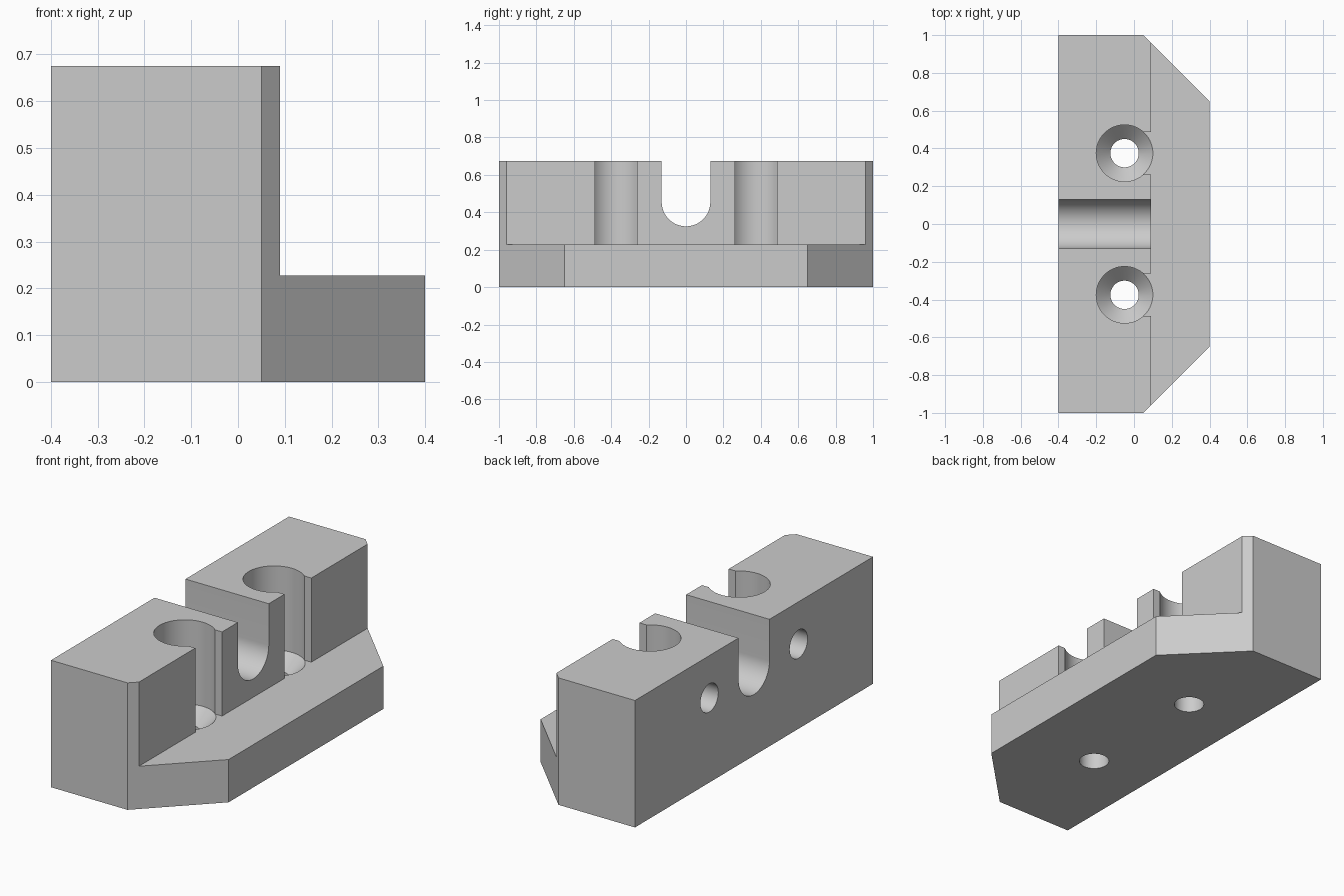
import bpy, bmesh, math
from mathutils import Matrix, Vector

if "Cube" in bpy.data.objects:
    bpy.data.objects.remove(bpy.data.objects["Cube"], do_unlink=True)

HEIGHT, STEP_Z, STEP_X = 0.675, 0.2275, 0.09
BORE_X, BORE_Y, BORE_R, HOLE_R = -0.05, 0.375, 0.15, 0.075
NOTCH = 0.1125

grey = bpy.data.materials.new("plain grey")
grey.use_nodes = True
colour = (0.6, 0.6, 0.6, 1)
grey.diffuse_color = colour
grey.node_tree.nodes["Principled BSDF"].inputs["Base Color"].default_value = colour


def finish(name, bm):
    bmesh.ops.recalc_face_normals(bm, faces=bm.faces)
    mesh = bpy.data.meshes.new(name)
    bm.to_mesh(mesh)
    bm.free()
    mesh.materials.append(grey)
    obj = bpy.data.objects.new(name, mesh)
    bpy.context.collection.objects.link(obj)
    return obj


def prism(name, outline, direction):
    """Extrude a closed outline along a direction."""
    bm = bmesh.new()
    face = bm.faces.new([bm.verts.new(p) for p in outline])
    out = bmesh.ops.extrude_face_region(bm, geom=[face], use_keep_orig=True)
    verts = [g for g in out["geom"] if isinstance(g, bmesh.types.BMVert)]
    bmesh.ops.translate(bm, verts=verts, vec=Vector(direction))
    return finish(name, bm)


def lathe(name, profile, x, y, segments=64):
    """Revolve (radius, height) points about a vertical axis."""
    bm = bmesh.new()
    rings = []
    for r, z in profile:
        angles = [math.tau * i / segments for i in range(segments)]
        rings.append([bm.verts.new((x + r * math.cos(a), y + r * math.sin(a), z)) for a in angles])
    for low, high in zip(rings, rings[1:]):
        for i in range(segments):
            j = (i + 1) % segments
            bm.faces.new((low[i], low[j], high[j], high[i]))
    bm.faces.new(rings[0])
    bm.faces.new(rings[-1])
    return finish(name, bm)


# Chamfered block in plan
block = prism("mounting_block", [(-0.4, -1, 0), (0.05, -1, 0), (0.4, -0.65, 0),
                                 (0.4, 0.65, 0), (0.05, 1, 0), (-0.4, 1, 0)], (0, 0, HEIGHT))
cutters = []

# Step cutter, with a tooth opening each screw bore to the front
plan = [(STEP_X, -1.2)]
for s in (-1, 1):
    a, b = s * BORE_Y - NOTCH, s * BORE_Y + NOTCH
    plan += [(STEP_X, a), (BORE_X, a), (BORE_X, b), (STEP_X, b)]
plan += [(STEP_X, 1.2), (0.6, 1.2), (0.6, -1.2)]
cutters.append(prism("step_cutter", [(x, y, STEP_Z) for x, y in plan], (0, 0, 1)))

# Round-bottomed cross channel
radius, centre_z = 0.13, 0.455
arc = [(-0.6, radius * math.cos(a), centre_z - radius * math.sin(a))
       for a in (math.pi * i / 32 for i in range(33))]
channel = arc + [(-0.6, -radius, 1), (-0.6, radius, 1)]
cutters.append(prism("channel_cutter", channel, (1.0, 0, 0)))

for s, side in ((-1, "front"), (1, "rear")):
    # Countersunk screw bore
    cutters.append(lathe(side + "_bore_cutter", [
        (HOLE_R, -0.1), (HOLE_R, STEP_Z - (BORE_R - HOLE_R)),
        (BORE_R, STEP_Z), (BORE_R, 1)], BORE_X, s * BORE_Y))
    # Blind hole in the tall flat face
    bm = bmesh.new()
    bmesh.ops.create_cone(bm, cap_ends=True, segments=48, radius1=HOLE_R, radius2=HOLE_R, depth=0.35,
                          matrix=Matrix.Translation((-0.4, s * BORE_Y, 0.45))
                          @ Matrix.Rotation(math.pi / 2, 4, "Y"))
    cutters.append(finish(side + "_pin_hole_cutter", bm))

# Cut everything out and keep the result as plain geometry
for cutter in cutters:
    mod = block.modifiers.new(cutter.name, "BOOLEAN")
    mod.operation, mod.solver, mod.object = "DIFFERENCE", "EXACT", cutter
bpy.context.view_layer.update()
result = bpy.data.meshes.new_from_object(block.evaluated_get(bpy.context.evaluated_depsgraph_get()))
block.modifiers.clear()
block.data = result
result.materials.clear()
result.materials.append(grey)
for cutter in cutters:
    bpy.data.objects.remove(cutter, do_unlink=True)

# Smooth the round walls, keep the edges sharp
bpy.ops.object.select_all(action="DESELECT")
block.select_set(True)
bpy.context.view_layer.objects.active = block
bpy.ops.object.shade_smooth_by_angle(angle=math.radians(25))
